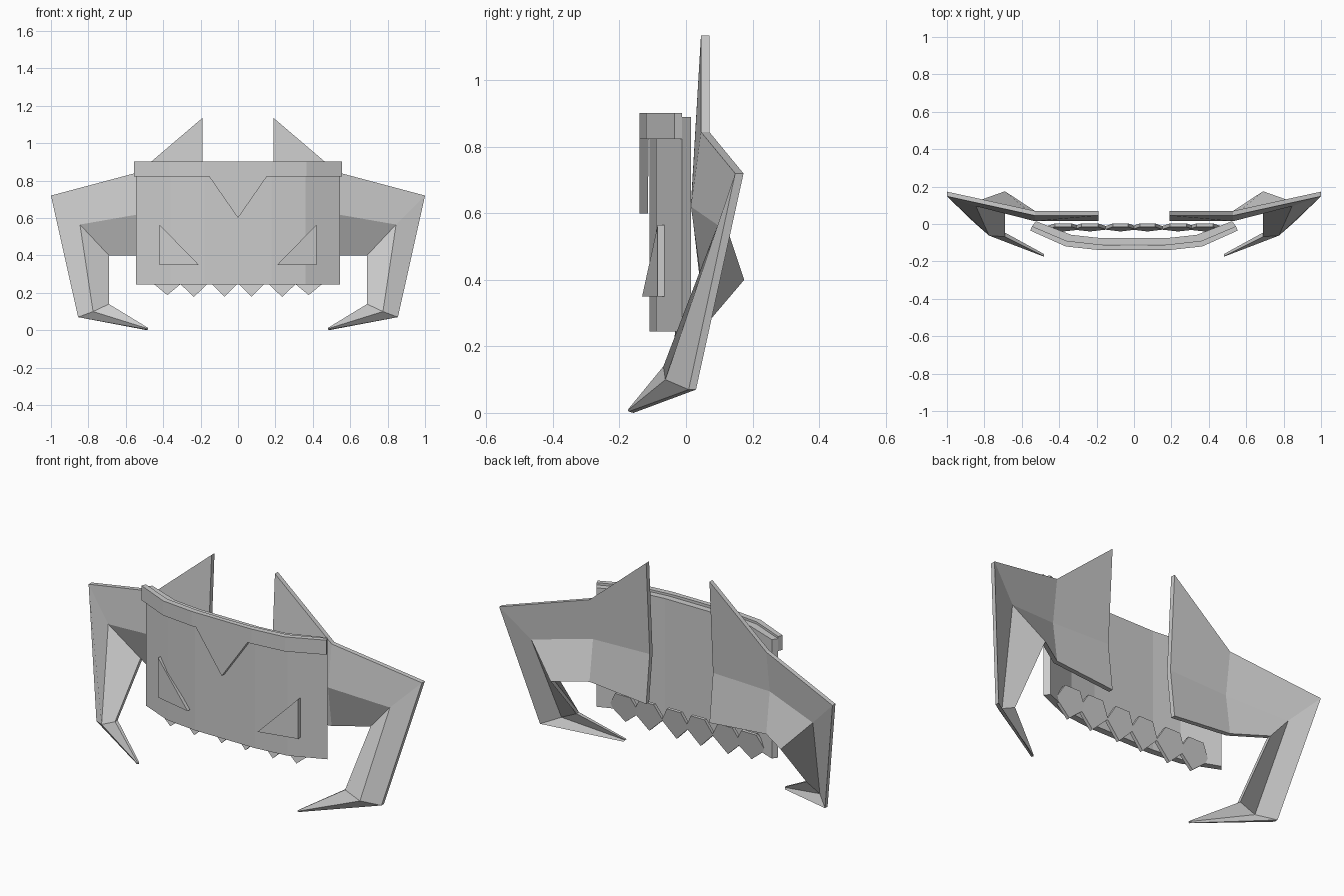
import bpy

if "Cube" in bpy.data.objects:
    bpy.data.objects.remove(bpy.data.objects["Cube"])


def make(name, verts, faces, mirror=False):
    mesh = bpy.data.meshes.new(name)
    mesh.from_pydata(verts, [], faces)
    obj = bpy.data.objects.new(name, mesh)
    bpy.context.collection.objects.link(obj)
    if mirror:
        obj.modifiers.new("mirror", 'MIRROR')
    return obj


def shell(name, front, back, mirror=False):
    """Closed sheet between two grids; each grid is stations running +x, rows top to bottom."""
    n, m = len(front), len(front[0])
    verts = [p for g in (front, back) for s in g for p in s]
    f = lambda i, j: i * m + j
    b = lambda i, j: n * m + i * m + j
    faces = []
    for i in range(n - 1):
        for j in range(m - 1):
            faces.append((f(i, j), f(i, j + 1), f(i + 1, j + 1), f(i + 1, j)))
            faces.append((b(i, j), b(i + 1, j), b(i + 1, j + 1), b(i, j + 1)))
        faces.append((f(i, 0), f(i + 1, 0), b(i + 1, 0), b(i, 0)))
        faces.append((f(i, m - 1), b(i, m - 1), b(i + 1, m - 1), f(i + 1, m - 1)))
    for j in range(m - 1):
        faces.append((f(0, j), b(0, j), b(0, j + 1), f(0, j + 1)))
        faces.append((f(n - 1, j), f(n - 1, j + 1), b(n - 1, j + 1), b(n - 1, j)))
    return make(name, verts, faces, mirror)


def prism(name, pts, depth, mirror=False):
    """Polygon given counter-clockwise from the front, thickened along +y."""
    n = len(pts)
    verts = list(pts) + [(x, y + depth, z) for x, y, z in pts]
    faces = [tuple(range(n)), tuple(range(2 * n - 1, n - 1, -1))]
    faces += [(i, i + n, (i + 1) % n + n, (i + 1) % n) for i in range(n)]
    return make(name, verts, faces, mirror)


def curved_plate(name, half, top):
    """half: right-hand stations (front x, front y, back x, back y, bottom z)."""
    left = [(-a, b, -c, d, z) for a, b, c, d, z in reversed(half) if a > 0]
    st = left + half
    shell(name, [[(a, b, top), (a, b, z)] for a, b, c, d, z in st],
          [[(c, d, top), (c, d, z)] for a, b, c, d, z in st])


# curved face plate
curved_plate("face_plate", [
    (0.18, -0.11, 0.18, -0.075, 0.245),
    (0.36, -0.09, 0.335, -0.058, 0.245),
    (0.545, -0.012, 0.525, 0.015, 0.245)], 0.89)

# brow band with a central point
curved_plate("brow_band", [
    (0.0, -0.14, 0.0, -0.115, 0.60),
    (0.155, -0.14, 0.155, -0.112, 0.823),
    (0.18, -0.14, 0.18, -0.11, 0.823),
    (0.365, -0.12, 0.36, -0.09, 0.823),
    (0.555, -0.035, 0.545, -0.012, 0.823)], 0.902)

# slanted eyes
prism("eyes", [(0.21, -0.132, 0.35), (0.42, -0.085, 0.35), (0.42, -0.085, 0.565)],
      0.02, True)

# row of pointed teeth tucked behind the plate
for k, (x, tip, w) in enumerate([(0.072, 0.178, 0.082), (0.236, 0.178, 0.088),
                                 (0.378, 0.188, 0.09)]):
    prism(f"teeth_pair_{k + 1}", [
        (x, -0.04, tip), (x + w, -0.03, 0.262), (x + w * 0.5, -0.015, 0.34),
        (x - w * 0.5, -0.015, 0.34), (x - w, -0.03, 0.262)], 0.018, True)

# folded back panel, side spike and hooked claw in one bent sheet (outer, ridge, inner)
limb = [
    [(0.19, 0.045, 1.135), (0.19, 0.015, 0.63), (0.19, 0.045, 0.37)],
    [(0.53, 0.045, 0.845), (0.53, 0.015, 0.62), (0.53, 0.045, 0.40)],
    [(1.0, 0.148, 0.72), (0.845, 0.095, 0.565), (0.69, 0.15, 0.40)],
    [(0.855, 0.008, 0.07), (0.775, -0.062, 0.10), (0.69, -0.068, 0.14)],
    [(0.485, -0.172, 0.004), (0.48, -0.175, 0.008), (0.48, -0.173, 0.012)]]
thick = [0.025, 0.025, 0.025, 0.022, 0.012]
limb_back = [[(x, y + t, z) for x, y, z in s] for s, t in zip(limb, thick)]
limb_back[-1][0] = (0.485, -0.158, 0.0)
shell("side_claws", limb, limb_back, True)
